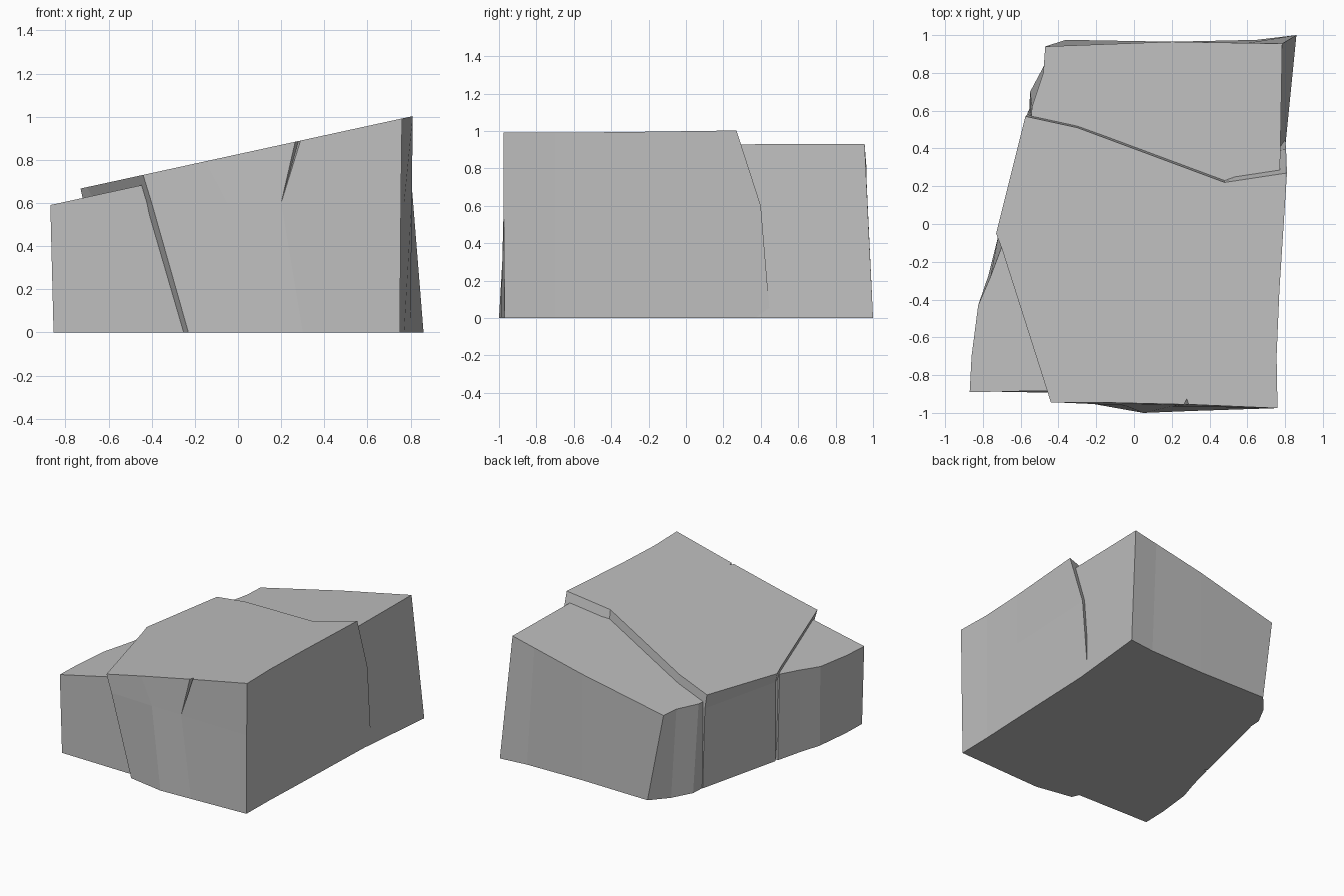
import bpy, bmesh

cube = bpy.data.objects.get("Cube")
if cube:
    bpy.data.objects.remove(cube, do_unlink=True)

stone = bpy.data.materials.new("grey stone")
stone.use_nodes = True
GREY = (0.515, 0.515, 0.515, 1)
stone.diffuse_color = GREY
stone.node_tree.nodes["Principled BSDF"].inputs["Base Color"].default_value = GREY

SLOPE = 0.218  # shared tilt of every top surface


def loft(name, rings):
    """Skin a closed solid through rings of 3D points, bottom ring first."""
    bm = bmesh.new()
    loops = [[bm.verts.new(p) for p in ring] for ring in rings]
    n = len(loops[0])
    for low, high in zip(loops, loops[1:]):
        for i in range(n):
            j = (i + 1) % n
            bm.faces.new((low[i], low[j], high[j], high[i]))
    bm.faces.new(loops[0][::-1])
    bm.faces.new(loops[-1])
    bmesh.ops.remove_doubles(bm, verts=bm.verts, dist=0.0005)
    bmesh.ops.recalc_face_normals(bm, faces=bm.faces)
    mesh = bpy.data.meshes.new(name)
    bm.to_mesh(mesh)
    bm.free()
    mesh.materials.append(stone)
    obj = bpy.data.objects.new(name, mesh)
    bpy.context.collection.objects.link(obj)


def level(points, z):
    return [(x, y, z) for x, y in points]


def tilted(points, height):
    return [(x, y, height + SLOPE * x) for x, y in points]


# Tallest middle slab, overhanging the crack behind it; the last three
# points of each ring open from one point into a narrow chip at the top
loft("main_slab", [
    level([(.75, -.97), (.755, -.7), (.77, -.35), (.8, .45), (.48, .35), (-.3, .54),
           (-.56, .6), (-.715, -.05), (-.5, -.3), (-.23, -.95), (.05, -1)]
          + [(.3, -.99)] * 3, 0),
    level([(.755, -.975), (.755, -.7), (.77, -.35), (.805, .4), (.48, .27), (-.3, .53),
           (-.565, .58), (-.715, -.05), (-.66, -.2), (-.4, -.945), (-.05, -.96)]
          + [(.2, -.965)] * 3, .6),
    tilted([(.76, -.975), (.755, -.7), (.77, -.35), (.81, .27), (.48, .22), (-.3, .51),
            (-.575, .57), (-.73, -.05), (-.7, -.13), (-.44, -.945), (-.15, -.945),
            (.265, -.955), (.28, -.925), (.29, -.955)], .826),
])

# Lower slab at the back, flaring at its base
loft("back_slab", [
    level([(.86, 1), (.65, .975), (.2, .965), (-.36, .975), (-.47, .85),
           (-.55, .7), (-.56, .5), (-.5, .3), (.77, .1)], 0),
    tilted([(.785, .955), (.6, .958), (.2, .965), (-.47, .94), (-.48, .8),
            (-.54, .62), (-.55, .5), (-.5, .3), (.77, .1)], .76),
])

# Lower broken piece at the front corner
loft("corner_slab", [
    level([(-.855, -.885), (-.1, -.9), (-.3, -.1), (-.72, -.07),
           (-.77, -.27), (-.82, -.43), (-.85, -.7)], 0),
    tilted([(-.87, -.89), (-.3, -.88), (-.3, -.1), (-.7, -.12),
            (-.76, -.28), (-.825, -.43), (-.86, -.7)], .78),
])
